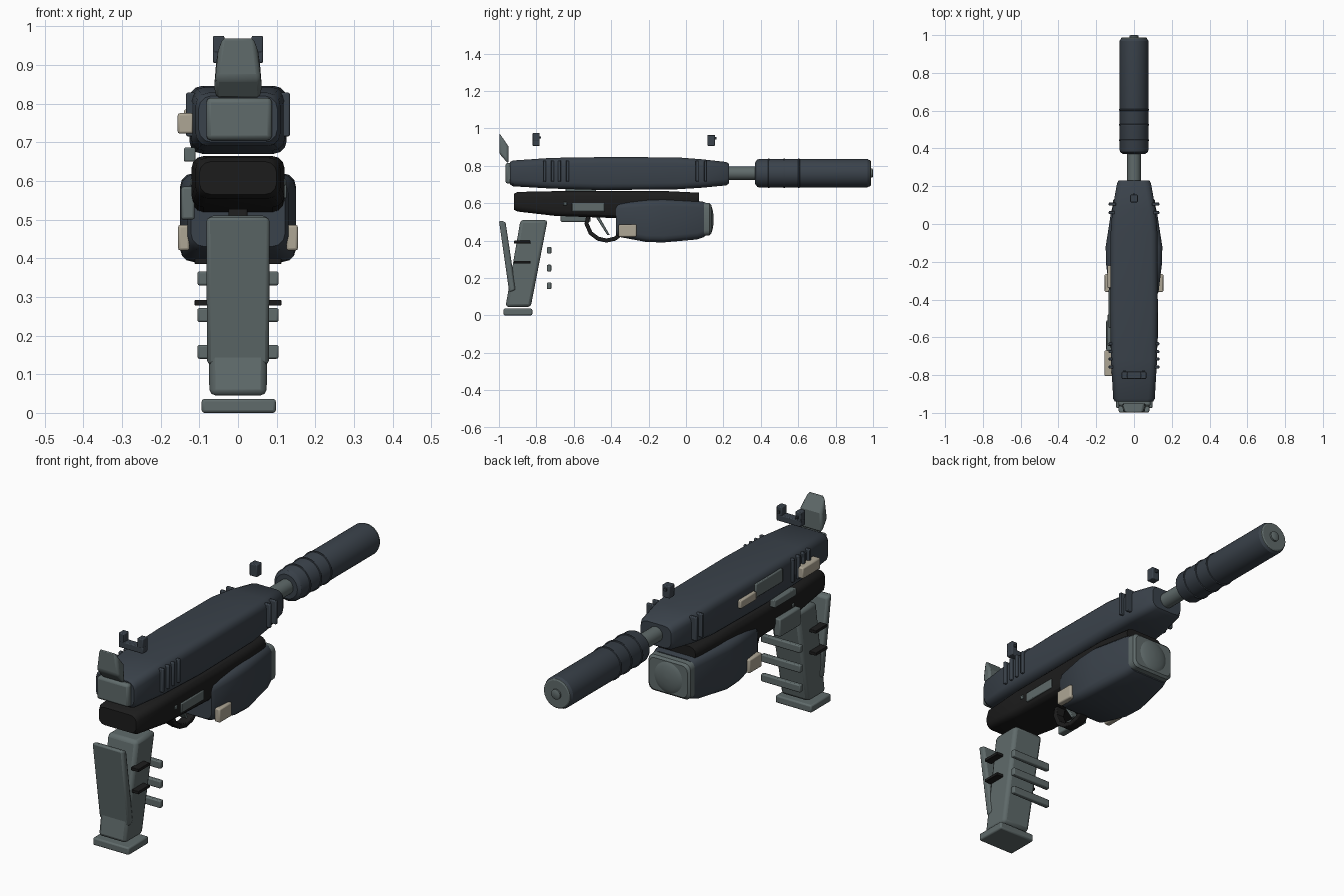
import bpy, bmesh, math
from mathutils import Vector

if "Cube" in bpy.data.objects:
    bpy.data.objects.remove(bpy.data.objects["Cube"])


def material(name, rgb):
    m = bpy.data.materials.new(name)
    m.diffuse_color = (*rgb, 1)
    m.use_nodes = True
    m.node_tree.nodes["Principled BSDF"].inputs["Base Color"].default_value = m.diffuse_color
    return m


BLUE = material("dark_slate", (0.042, 0.054, 0.069))
GRAY = material("grip_gray", (0.115, 0.145, 0.145))
BLACK = material("soft_black", (0.012, 0.012, 0.012))
TAN = material("pale_tan", (0.42, 0.38, 0.30))


def finish(name, bm, mat, bevel=0.0):
    """Turn a bmesh into an object with bevel and angle-based smoothing."""
    bmesh.ops.recalc_face_normals(bm, faces=bm.faces)
    me = bpy.data.meshes.new(name)
    bm.to_mesh(me)
    bm.free()
    me.materials.append(mat)
    ob = bpy.data.objects.new(name, me)
    bpy.context.collection.objects.link(ob)
    if bevel:
        mod = ob.modifiers.new("bevel", 'BEVEL')
        mod.width, mod.segments = bevel, 2
        mod.limit_method, mod.angle_limit = 'ANGLE', math.radians(40)
    bpy.ops.object.select_all(action='DESELECT')
    ob.select_set(True)
    bpy.context.view_layer.objects.active = ob
    bpy.ops.object.shade_smooth_by_angle(angle=math.radians(30))
    return ob


def skin(name, rings, mat, bevel=0.0):
    """Bridge a list of equal-length rings and cap both ends."""
    bm = bmesh.new()
    vs = [[bm.verts.new(p) for p in r] for r in rings]
    n = len(vs[0])
    for a, b in zip(vs, vs[1:]):
        for i in range(n):
            bm.faces.new((a[i], a[(i + 1) % n], b[(i + 1) % n], b[i]))
    bm.faces.new(vs[0])
    bm.faces.new(vs[-1][::-1])
    return finish(name, bm, mat, bevel)


def box(name, x, y, z, mat, bevel=0.004):
    corners = [(0, 0), (1, 0), (1, 1), (0, 1)]
    return skin(name, [[(x[i], y[j], h) for i, j in corners] for h in z], mat, bevel)


def body(name, sections, corner, mat, bevel=0.0):
    """Loft of rounded rectangles along y: (y, half width, z low, z high)."""
    rings = []
    for y, w, lo, hi in sections:
        ring = []
        for q, (sx, cz) in enumerate([(1, hi), (-1, hi), (-1, lo), (1, lo)]):
            sz = 1 if cz == hi else -1
            for k in range(4):
                a = math.radians(q * 90 + k * 30)
                ring.append((sx * (w - corner) + corner * math.cos(a), y,
                             cz - sz * corner + corner * math.sin(a)))
        rings.append(ring)
    return skin(name, rings, mat, bevel)


def turned(name, profile, z, mat, n=40):
    """Round part along y from (y, radius) points."""
    return skin(name, [[(r * math.cos(2 * math.pi * i / n), y,
                         z + r * math.sin(2 * math.pi * i / n)) for i in range(n)]
                       for y, r in profile], mat)


def side_profile(name, pts, widths, mat, bevel):
    """Prism from a (y, z) outline with a half width at each point."""
    return skin(name, [[(s * w, y, z) for (y, z), w in zip(pts, widths)]
                       for s in (-1, 1)], mat, bevel)


# Upper slide and lower frame
body("slide", [(-0.94, .102, .70, .82), (-0.925, .11, .69, .828),
               (-0.72, .122, .678, .842), (-0.45, .126, .67, .846),
               (-0.05, .124, .674, .845), (0.08, .114, .682, .835),
               (0.215, .09, .695, .82), (0.23, .082, .705, .81)], .034, BLUE)
body("frame", [(-0.92, .10, .565, .65), (-0.9, .11, .555, .66),
               (-0.7, .12, .532, .664), (-0.3, .12, .517, .664),
               (-0.1, .118, .53, .664), (0.07, .10, .592, .656)], .03, BLACK)

# Under-barrel unit with front plate and lens dome
body("under_unit", [(-0.375, .122, .43, .598), (-0.36, .13, .42, .605),
                    (-0.21, .148, .392, .617), (-0.12, .15, .39, .62),
                    (0.06, .122, .406, .612), (0.10, .112, .42, .606)], .035, BLUE)
body("under_unit_front", [(0.095, .113, .425, .603), (0.125, .112, .427, .60),
                          (0.135, .102, .437, .59)], .028, GRAY)
turned("lens_dome", [(0.128, .084), (0.135, .074), (0.142, .055),
                     (0.146, .03), (0.148, .006)], .513, GRAY)

# Barrel and suppressor
turned("barrel", [(0.2, .036), (0.40, .036)], .76, GRAY, 24)
turned("suppressor", [(0.37, .058), (0.38, .072), (0.39, .076), (0.97, .076),
                      (0.98, .070)], .76, BLUE)
for yy in (0.443, 0.525, 0.604):
    turned("suppressor_ring", [(yy - .005, .075), (yy - .003, .08),
                               (yy + .003, .08), (yy + .005, .075)], .76, BLUE)
turned("muzzle_cap", [(0.97, .07), (0.984, .07), (0.988, .064)], .76, GRAY)
turned("muzzle_hub", [(0.98, .024), (0.996, .024), (1.0, .016)], .76, GRAY, 20)

# Rear plate and hammer flap
box("rear_plate", (-.082, .088), (-.965, -.93), (.705, .815), GRAY, .012)
side_profile("rear_flap", [(-.95, .81), (-.95, .905), (-.998, .975), (-.998, .865)],
             [.063, .06, .045, .06], GRAY, .012)

# Sights
box("rear_sight_base", (-.065, .065), (-.82, -.782), (.905, .936), BLUE)
for s in (-1, 1):
    box("rear_sight_post", sorted((s * .035, s * .065)), (-.82, -.782), (.93, .975), BLUE)
    box("rear_sight_dot", sorted((s * .045, s * .055)), (-.784, -.774), (.945, .957), BLUE, 0)
box("front_sight", (-.02, .02), (.115, .155), (.906, .965), BLUE)
box("front_sight_dot", (-.006, .006), (.153, .162), (.94, .953), BLUE, 0)

# Parts repeated on both sides
for s in (-1, 1):
    for yy in (-.757, -.714, -.676, -.634):
        box("rear_slide_rib", sorted((s * .11, s * .134)), (yy - .008, yy + .008),
            (.715, .828), BLUE)
    for yy in (.06, .105):
        box("front_slide_rib", sorted((s * .095, s * .134)), (yy - .008, yy + .008),
            (.715, .828), BLUE)
    box("unit_side_pad", sorted((s * .125, s * .155)), (-.36, -.265), (.42, .486), TAN, .006)
    for zz in (.285, .392):
        box("grip_clip", sorted((s * .072, s * .112)) if zz > .3 else sorted((s * .076, s * .112)),
            (-.92, -.832), (zz - .007, zz + .007), BLACK, .002)
    box("frame_pin", sorted((s * .11, s * .124)), (-.655, -.637), (.588, .606), GRAY, .003)
box("frame_plate_right", (.11, .126), (-.61, -.435), (.555, .602), GRAY)

# Left side controls
box("safety_lever", (-.156, -.115), (-.805, -.67), (.722, .775), TAN, .006)
box("slide_tab", (-.14, -.115), (-.34, -.22), (.745, .785), TAN, .005)
box("port_plate", (-.134, -.115), (-.55, -.345), (.75, .815), GRAY)
box("slide_release", (-.14, -.11), (-.645, -.48), (.65, .686), GRAY)
box("frame_plate_left", (-.147, -.112), (-.67, -.51), (.5, .585), GRAY, .006)

# Grip, backstrap, foot and finger bars
side_profile("grip", [(-.885, .51), (-.74, .51), (-.83, .045), (-.965, .045)],
             [.08, .08, .074, .074], GRAY, .016)
side_profile("backstrap", [(-1.0, .508), (-.965, .5), (-.91, .135), (-.945, .122)],
             [.082, .082, .08, .08], GRAY, .01)
box("foot_plate", (-.094, .098), (-.975, -.822), (0, .036), GRAY, .007)
for zz in (.348, .253, .158):
    box("finger_bar", (-.105, .105), (-.743, -.72), (zz - .018, zz + .018), GRAY, .005)

# Trigger and guard
side_profile("trigger", [(-.485, .53), (-.465, .53), (-.408, .43), (-.42, .428)],
             [.02] * 4, GRAY, .003)
path = [Vector(p) for p in [(-.52, .54), (-.532, .49), (-.51, .44), (-.47, .41),
                            (-.425, .4), (-.38, .41), (-.34, .44)]]
rings = []
for i, p in enumerate(path):
    t = (path[min(i + 1, len(path) - 1)] - path[max(i - 1, 0)]).normalized()
    nrm = Vector((-t.y, t.x)) * .011
    a, b = p + nrm, p - nrm
    rings.append([(-.024, a.x, a.y), (.024, a.x, a.y), (.024, b.x, b.y), (-.024, b.x, b.y)])
skin("trigger_guard", rings, BLACK, .004)
